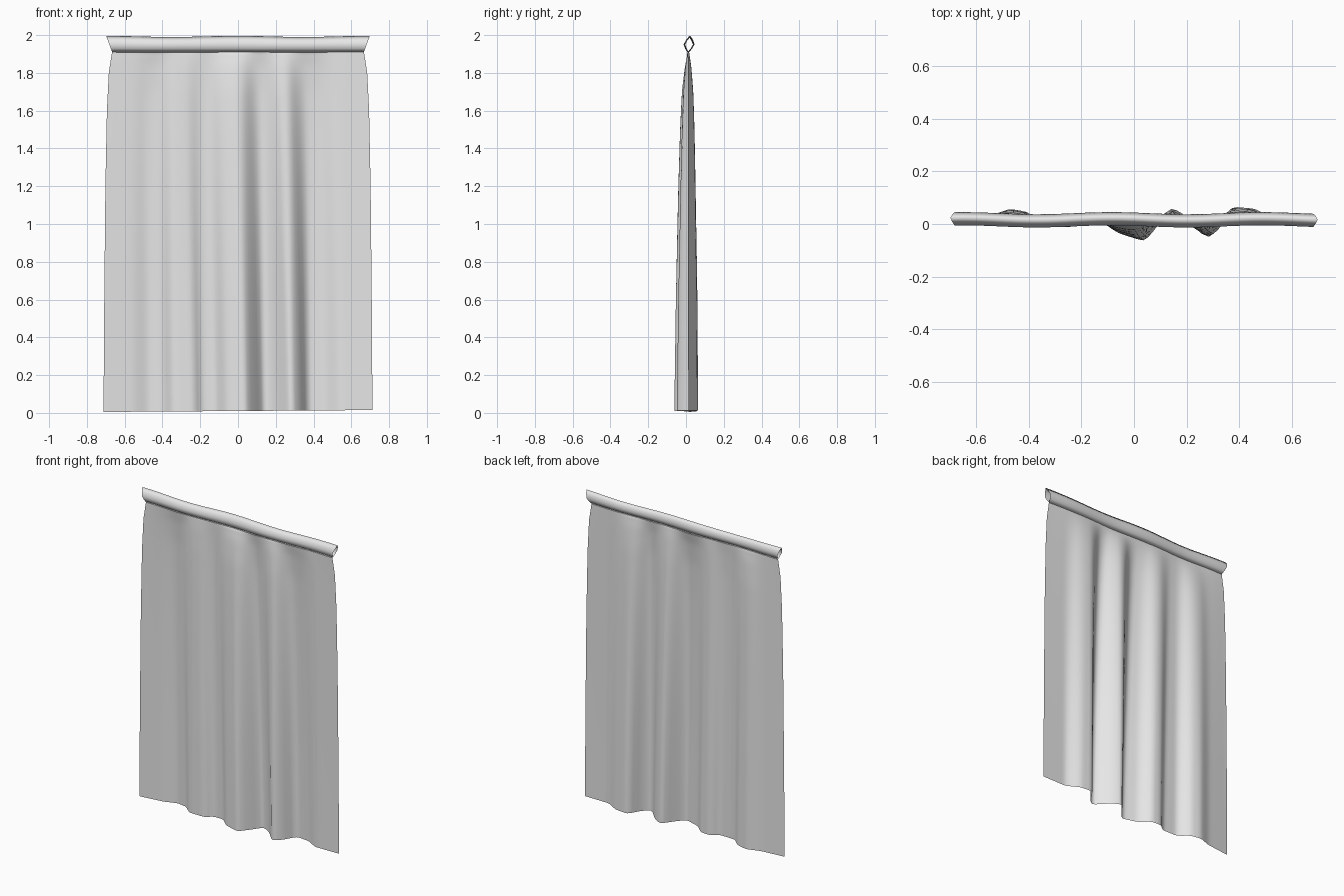
import bpy, bmesh, math

cube = bpy.data.objects.get("Cube")
if cube:
    bpy.data.objects.remove(cube)

fabric = bpy.data.materials.new("grey_fabric")
fabric.use_nodes = True
grey = (0.8, 0.8, 0.8, 1)
fabric.diffuse_color = grey
fabric.node_tree.nodes["Principled BSDF"].inputs["Base Color"].default_value = grey

# Fold line along the hem (x, y), growth of the folds and half width by height
HEM = [(-0.71, 0.012), (-0.55, 0.03), (-0.47, 0.058), (-0.4, 0.045), (-0.34, -0.01),
       (-0.23, -0.012), (-0.19, 0.025), (-0.12, 0.022), (-0.06, -0.035), (0.04, -0.066),
       (0.08, -0.02), (0.14, 0.064), (0.2, 0.03), (0.28, -0.056), (0.33, -0.012),
       (0.37, 0.066), (0.46, 0.058), (0.54, 0.012), (0.71, 0.012)]
GROWTH = [(0, 1), (0.6, 0.92), (1.2, 0.75), (1.5, 0.63), (1.7, 0.5), (1.85, 0.25), (1.91, 0)]
WIDTH = [(0, 0.712), (0.6, 0.708), (1.2, 0.702), (1.6, 0.694), (1.8, 0.684), (1.91, 0.667)]


def lerp(table, t):
    for (a, u), (b, v) in zip(table, table[1:]):
        if t <= b:
            return u + (v - u) * max(0, (t - a) / (b - a))
    return table[-1][1]


def soft(table, t, r):
    return sum(lerp(table, t + r * k) for k in (-1, -0.5, 0, 0.5, 1)) / 5


def sheet(name, rows, cols, point, closed=False):
    """Grid surface whose vertices come from point(row, column)."""
    bm = bmesh.new()
    grid = [[bm.verts.new(point(i, j)) for j in range(cols + 1)] for i in range(rows + 1)]
    if closed:
        grid.append(grid[0])
    for lower, upper in zip(grid, grid[1:]):
        for j in range(cols):
            bm.faces.new((lower[j], lower[j + 1], upper[j + 1], upper[j]))
    for f in bm.faces:
        f.smooth = True
    mesh = bpy.data.meshes.new(name)
    bm.to_mesh(mesh)
    bm.free()
    mesh.materials.append(fabric)
    obj = bpy.data.objects.new(name, mesh)
    bpy.context.collection.objects.link(obj)
    return obj


ROWS, COLS = 36, 80


def seam_y(x):
    return 0.012 + 0.004 * math.sin(11 * x + 2.5)


# Hanging cloth: folds deepen downwards and drift slightly sideways
def cloth_point(i, j):
    t = 1 - (1 - i / ROWS) ** 1.6
    s = 2 * j / COLS - 1
    z = 1.91 * t
    hem_x = 0.71 * s
    a = soft(GROWTH, z, 0.03) if i < ROWS else 0
    y = seam_y(hem_x) * (1 - a) + a * soft(HEM, hem_x, 0.012 + 0.02 * t)
    x = s * lerp(WIDTH, z) - 0.035 * t * (1 - s * s)
    return x, y, z + (1 - t) * (0.01 + 0.005 * s)


# Rod pocket: open diamond tube with a slightly uneven sewn edge
def pocket_point(i, j):
    s = 2 * j / COLS - 1
    angle = math.tau * i / 8 - math.pi / 2
    c, n = math.cos(angle), math.sin(angle)
    d = 1 / (abs(c) + abs(n)) ** 0.7
    h = d * n
    x = s * (0.682 + 0.016 * h)
    y = seam_y(x) + 0.004 * (1 + h) + 0.025 * d * c
    z = 1.951 + 0.042 * h + 0.003 * (1 + h) / 2 * math.sin(9 * x + 1.6)
    return x, y, z


sheet("curtain_panel", ROWS, COLS, cloth_point)
sheet("rod_pocket", 7, COLS, pocket_point, closed=True)
